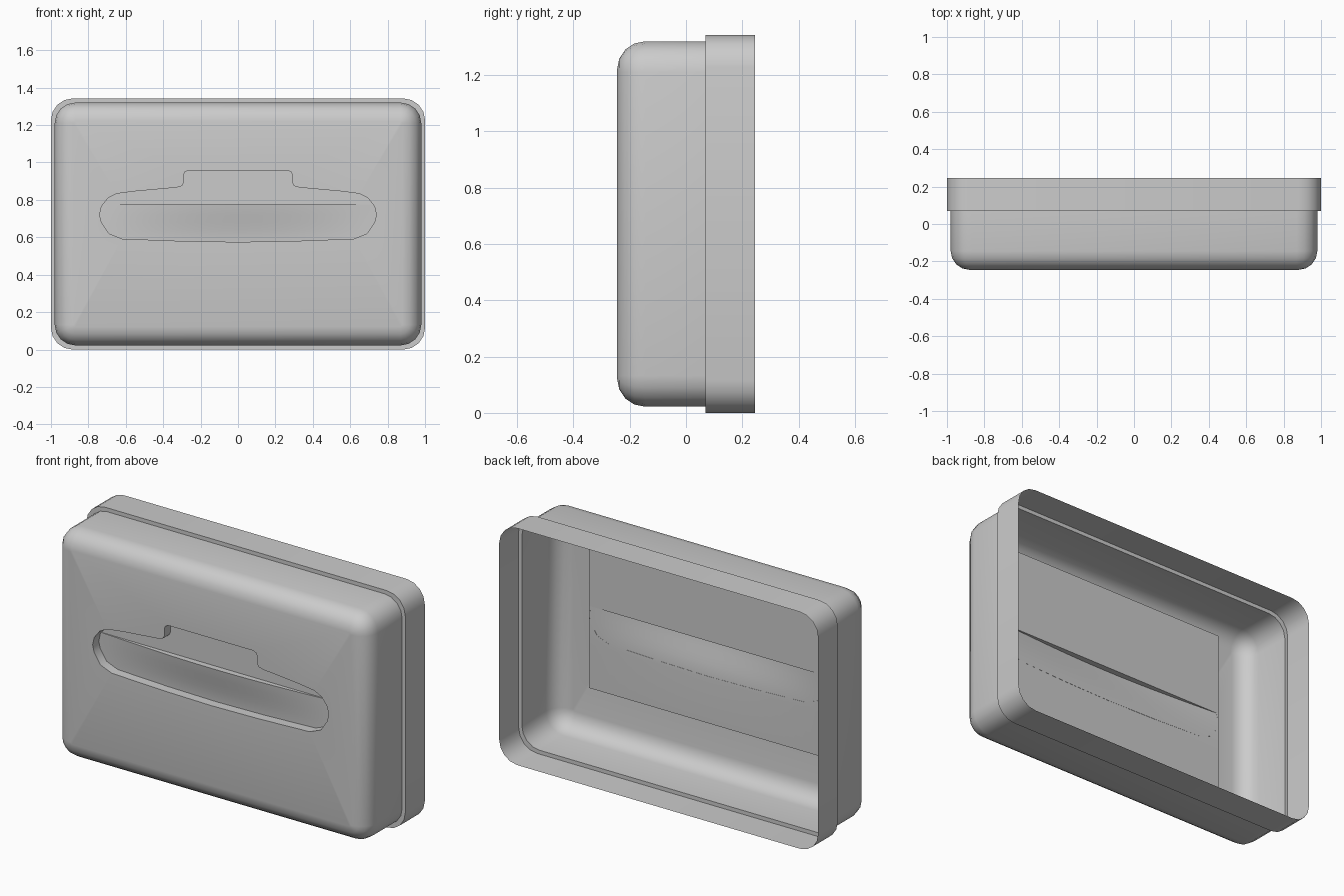
import bpy, bmesh, math

if "Cube" in bpy.data.objects:
    bpy.data.objects.remove(bpy.data.objects["Cube"])

FRONT, PANEL_Y = -0.245, -0.19


def finish(bm, name):
    bmesh.ops.remove_doubles(bm, verts=bm.verts, dist=1e-5)
    bmesh.ops.recalc_face_normals(bm, faces=bm.faces)
    me = bpy.data.meshes.new(name)
    bm.to_mesh(me)
    bm.free()
    ob = bpy.data.objects.new(name, me)
    bpy.context.collection.objects.link(ob)
    bpy.ops.object.select_all(action='DESELECT')
    ob.select_set(True)
    bpy.context.view_layer.objects.active = ob
    bpy.ops.object.shade_smooth_by_angle(angle=math.radians(40))
    return ob


def rounded_ring(bm, y, hx, hz, r, cz=0.671, n=4):
    """Rounded rectangle of vertices in the xz plane."""
    ring = []
    for k, (sx, sz) in enumerate([(1, 1), (-1, 1), (-1, -1), (1, -1)]):
        for i in range(n + 1):
            a = math.pi / 2 * (k + i / n)
            ring.append(bm.verts.new((sx * (hx - r) + r * math.cos(a), y,
                                      cz + sz * (hz - r) + r * math.sin(a))))
    return ring


def bridge(bm, a, b):
    for i in range(len(a)):
        j = (i + 1) % len(a)
        bm.faces.new((a[i], a[j], b[j], b[i]))


def loop_edges(bm, ring):
    return [bm.edges.get((v, w)) or bm.edges.new((v, w))
            for v, w in zip(ring, ring[1:] + ring[:1])]


# Cover: open-backed shell with stepped rim, rounded front and dispensing slot
bm = bmesh.new()
rings = [rounded_ring(bm, 0.245, 1.0, 0.671, 0.115),
         rounded_ring(bm, 0.07, 1.0, 0.671, 0.115),
         rounded_ring(bm, 0.07, 0.98, 0.649, 0.11)]
R = 0.1
for i in range(5):
    t = math.pi / 2 * i / 4
    d = R * (1 - math.cos(t))
    rings.append(rounded_ring(bm, FRONT + R - R * math.sin(t),
                              0.98 - d, 0.649 - d, 0.11 - d))
for a, b in zip(rings, rings[1:]):
    bridge(bm, a, b)

# Slot outline, right half, mirrored to the left
half = [(0, .575), (.3, .58), (.62, .592), (.69, .62), (.73, .68), (.74, .72),
        (.73, .765), (.695, .81), (.65, .833), (.55, .846), (.33, .866),
        (.30, .874), (.29, .892), (.29, .935), (.283, .95), (.265, .957), (0, .957)]
outline = half + [(-x, z) for x, z in half[-2:0:-1]]
slot_front = [bm.verts.new((x, FRONT, z)) for x, z in outline]
slot_back = [bm.verts.new((x, PANEL_Y, z)) for x, z in outline]
bridge(bm, slot_front, slot_back)
bmesh.ops.triangle_fill(bm, use_beauty=True,
                        edges=loop_edges(bm, rings[-1]) + loop_edges(bm, slot_front),
                        normal=(0, -1, 0))
finish(bm, "cover_shell")

# Tissue sheet behind the slot, with a bulging fold across the middle
bm = bmesh.new()
FOLD_Z, HALF_W, COLS = 0.775, 0.74, 24
rows = [(.31, 0), (.56, 0), (.6, .08), (.64, .25), (.68, .48), (.72, .72),
        (.75, .89), (FOLD_Z, 1), (FOLD_Z, 0), (1.25, 0)]
grid = []
for z, w in rows:
    row = []
    for c in range(COLS + 1):
        x = HALF_W * (2 * c / COLS - 1)
        bulge = 0.035 * w * math.cos(math.pi / 2 * x / HALF_W)
        row.append(bm.verts.new((x, PANEL_Y - bulge, z)))
    grid.append(row)
for a, b in zip(grid, grid[1:]):
    for c in range(COLS):
        bm.faces.new((a[c], a[c + 1], b[c + 1], b[c]))
finish(bm, "tissue_sheet")
